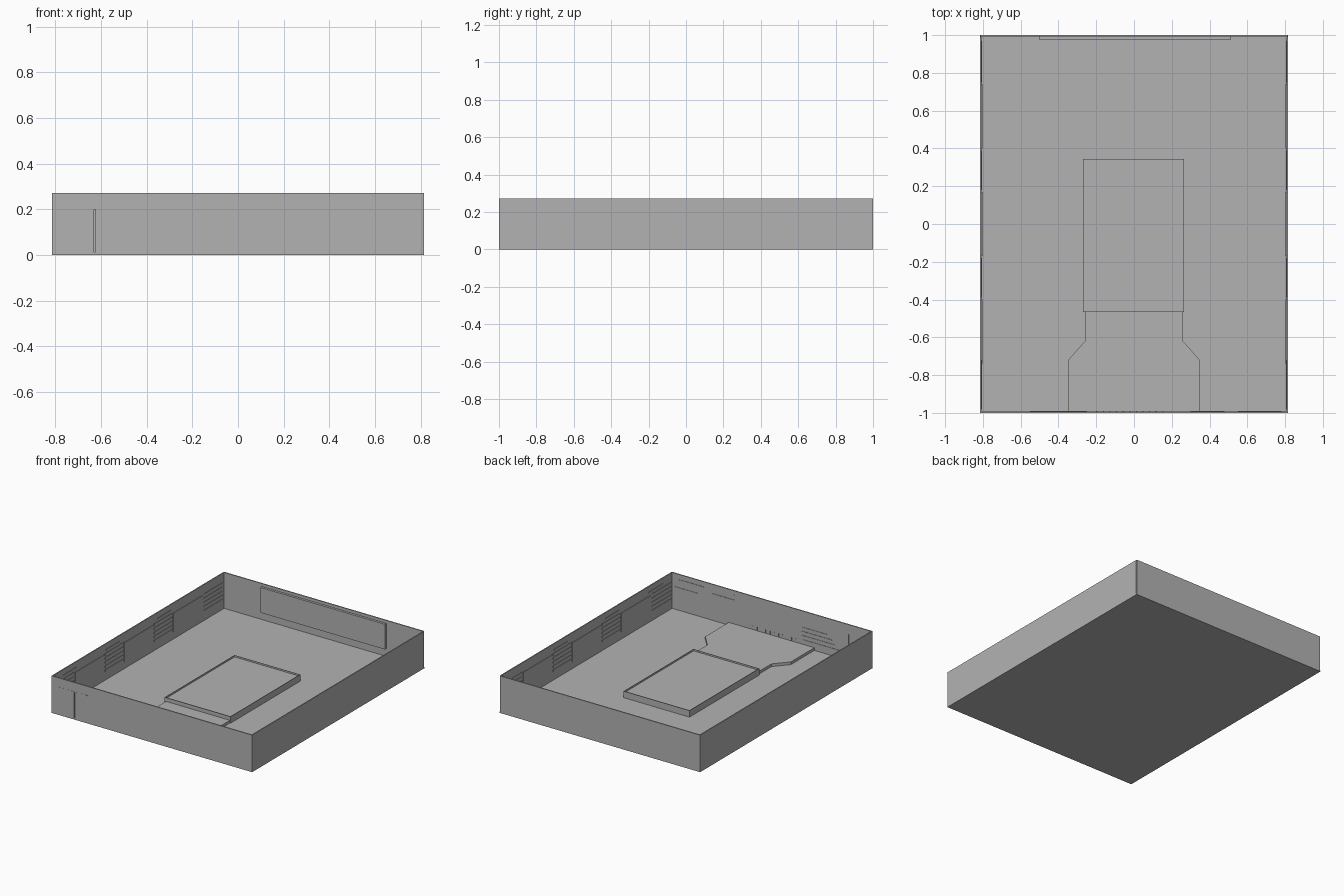
import bpy, bmesh

if "Cube" in bpy.data.objects:
    bpy.data.objects.remove(bpy.data.objects["Cube"], do_unlink=True)

grey = bpy.data.materials.new("plain grey")
grey.use_nodes = True
grey.diffuse_color = (0.45, 0.45, 0.45, 1)
grey.node_tree.nodes["Principled BSDF"].inputs["Base Color"].default_value = grey.diffuse_color

W, L, H = 0.815, 1.0, 0.272    # half width, half length, height
T, FLOOR = 0.008, 0.008        # wall and floor thickness


def finish(name, bm):
    bmesh.ops.recalc_face_normals(bm, faces=bm.faces)
    mesh = bpy.data.meshes.new(name)
    bm.to_mesh(mesh)
    bm.free()
    mesh.materials.append(grey)
    obj = bpy.data.objects.new(name, mesh)
    bpy.context.collection.objects.link(obj)
    return obj


def boxes(name, extents):
    """One object from boxes given as (x0, x1, y0, y1, z0, z1)."""
    bm = bmesh.new()
    for x0, x1, y0, y1, z0, z1 in extents:
        verts = bmesh.ops.create_cube(bm, size=1)["verts"]
        bmesh.ops.scale(bm, vec=(x1 - x0, y1 - y0, z1 - z0), verts=verts)
        bmesh.ops.translate(bm, vec=((x0 + x1) / 2, (y0 + y1) / 2, (z0 + z1) / 2), verts=verts)
    return finish(name, bm)


def prism(name, outline, z0, z1):
    """Extrude a flat outline upward."""
    bm = bmesh.new()
    face = bm.faces.new([bm.verts.new((x, y, z0)) for x, y in outline])
    new = bmesh.ops.extrude_face_region(bm, geom=[face])["geom"]
    bmesh.ops.translate(bm, vec=(0, 0, z1 - z0),
                        verts=[v for v in new if isinstance(v, bmesh.types.BMVert)])
    return finish(name, bm)


# Tray floor and walls, with a narrow joint at the rear corners
boxes("floor", [(-W, W, -L, L, 0, FLOOR)])
front = boxes("front_wall", [(-W, W, -L, -L + T, FLOOR, H)])
boxes("back_wall", [(-W + 0.003, W - 0.003, L - T, L, FLOOR, H)])
for name, s in (("left_wall", 1), ("right_wall", -1)):
    a, b = sorted((s * W, s * (W - T)))
    boxes(name, [(a, b, -L + T, L - 0.012, FLOOR, H)])
    boxes(name + "_corner_strip", [(a + 0.003, b - 0.001, L - 0.012, L - T, FLOOR, H)])

# T-shaped slit in the front wall
cutter = boxes("slit_cutter", [(-0.63, -0.625, -1.1, -0.9, 0.012, 0.2)])
cutter.hide_render = True
mod = front.modifiers.new("slit", 'BOOLEAN')
mod.operation = 'DIFFERENCE'
mod.object = cutter
bpy.context.view_layer.objects.active = front
bpy.ops.object.modifier_apply(modifier=mod.name)
bpy.data.objects.remove(cutter, do_unlink=True)
boxes("slit_top_seam", [(-0.75, -0.52, -L - 0.001, -L, 0.203, 0.206)])

# Panel on the inside of the back wall
boxes("back_panel", [(-0.5, 0.51, 0.975, L - T, 0.065, 0.25)])

# Raised block in the middle, with a thin rim round its top
BX0, BX1, BY0, BY1, BT, R = -0.27, 0.265, -0.465, 0.345, 0.056, 0.003
boxes("centre_block", [(BX0, BX1, BY0, BY1, FLOOR, BT - 0.012)])
boxes("centre_block_rim", [
    (BX0, BX1, BY0, BY0 + R, BT - 0.012, BT),
    (BX0, BX1, BY1 - R, BY1, BT - 0.012, BT),
    (BX0, BX0 + R, BY0 + R, BY1 - R, BT - 0.012, BT),
    (BX1 - R, BX1, BY0 + R, BY1 - R, BT - 0.012, BT),
])

# Flared ramp plate joining the block to the front wall
half = [(0.26, -0.465), (0.26, -0.62), (0.348, -0.72), (0.348, -L + T)]
prism("front_plate", half + [(-x, y) for x, y in reversed(half)], FLOOR, 0.028)

# Side wall panels with louvres between them
for name, s in (("left", 1), ("right", -1)):
    def strip(y0, y1, z0, z1, depth):
        a, b = sorted((s * (W - T), s * (W - T - depth)))
        return (a, b, y0, y1, z0, z1)
    boxes(name + "_wall_panels", [strip(c - 0.17, c + 0.17, 0.06, 0.2, 0.004)
                                  for c in (-0.57, 0, 0.57)])
    gaps = [(-0.98, -0.75), (-0.39, -0.18), (0.18, 0.39), (0.75, 0.97)]
    boxes(name + "_wall_louvres", [strip(y0, y1, 0.07 + i * 0.03, 0.085 + i * 0.03, 0.003)
                                   for y0, y1 in gaps for i in range(5)])
    boxes(name + "_wall_rails", [strip(c - 0.08, c + 0.08, 0.225, 0.232, 0.003)
                                 for c in (-0.8, -0.3, 0.3)])

# Fine relief on the inside of the front wall: comb and traces
IN = -L + T


def relief(x0, x1, z0, z1):
    return (x0, x1, IN, IN + 0.003, z0, z1)


boxes("front_wall_comb", [relief(-0.2 + i * 0.035, -0.194 + i * 0.035, 0.03, 0.055)
                          for i in range(11)])
boxes("front_wall_traces", [relief(-0.55 + i * 0.03, -0.25, 0.06 + i * 0.03, 0.064 + i * 0.03)
                            for i in range(4)]
      + [relief(0.3, 0.48, 0.2, 0.205), relief(0.3, 0.304, 0.205, 0.24),
         relief(0.55, 0.75, 0.23, 0.235), relief(0.6, 0.78, 0.17, 0.175)])
